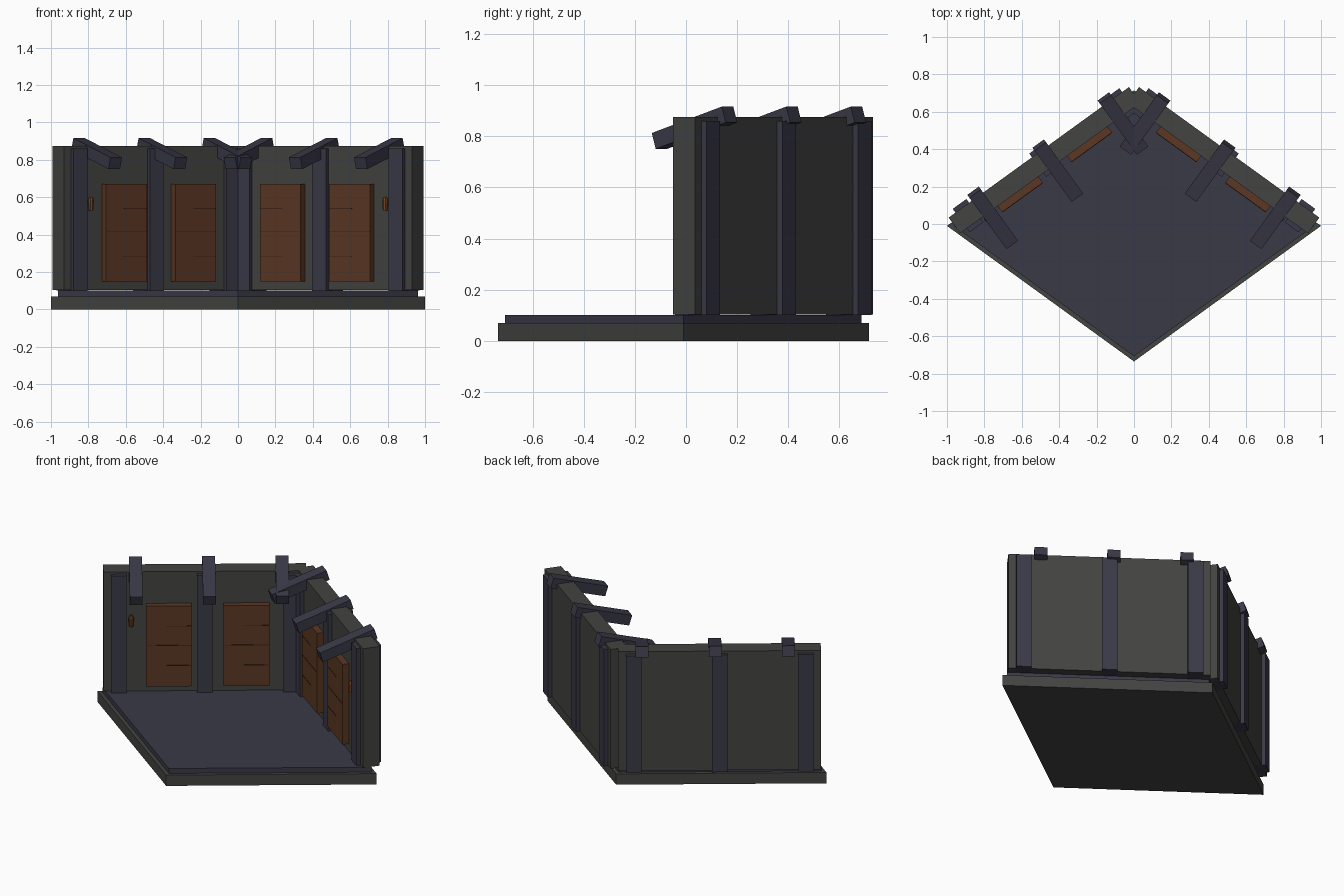
import bpy, bmesh, math
from mathutils import Matrix, Vector

if "Cube" in bpy.data.objects:
    bpy.data.objects.remove(bpy.data.objects["Cube"])


def material(name, rgb):
    m = bpy.data.materials.new(name)
    m.diffuse_color = (*rgb, 1)
    m.use_nodes = True
    m.node_tree.nodes["Principled BSDF"].inputs["Base Color"].default_value = m.diffuse_color
    return m


STONE = material("dark grey stone", (0.056, 0.056, 0.054))
SLATE = material("slate blue timber", (0.042, 0.041, 0.064))
WOOD = material("brown wood", (0.105, 0.038, 0.017))
DARK_WOOD = material("dark brown wood", (0.05, 0.018, 0.009))
AMBER = material("amber metal", (0.17, 0.055, 0.015))


def finish(name, bm, mat):
    bmesh.ops.recalc_face_normals(bm, faces=bm.faces[:])
    me = bpy.data.meshes.new(name)
    bm.to_mesh(me)
    bm.free()
    me.materials.append(mat)
    ob = bpy.data.objects.new(name, me)
    bpy.context.collection.objects.link(ob)
    return ob


# Wall frame: x runs along the wall to the back corner, y points into the room
A = math.radians(35.9)
WALL = Matrix(((-math.cos(A), -math.sin(A), 0, 0.93),
               (math.sin(A), -math.cos(A), 0, -0.05),
               (0, 0, 1, 0), (0, 0, 0, 1)))
MIRROR = Matrix.Diagonal((-1, 1, 1, 1))


def both_walls(name, mat, make):
    """Make the part on the right wall and its mirror on the left wall."""
    for side, m in (("right", WALL), ("left", MIRROR @ WALL)):
        bm = bmesh.new()
        make(bm)
        bm.transform(m)
        finish(f"{side}_{name}", bm, mat)


def box(bm, lo, hi, tilt=0.0):
    lo, hi = Vector(lo), Vector(hi)
    mat = (Matrix.Translation((lo + hi) / 2) @ Matrix.Rotation(tilt, 4, 'X')
           @ Matrix.Diagonal((*(hi - lo), 1)))
    bmesh.ops.create_cube(bm, size=1, matrix=mat)


def cone(bm, x, y, z0, z1, r0, r1):
    bmesh.ops.create_cone(bm, cap_ends=True, segments=8, radius1=r0, radius2=r1,
                          depth=z1 - z0,
                          matrix=Matrix.Translation((x, y, (z0 + z1) / 2)))


def rhombus(name, hx, hy, z0, z1, mat):
    bm = bmesh.new()
    vs = [bm.verts.new((x, y - 0.01, z0))
          for x, y in ((hx, 0), (0, hy), (-hx, 0), (0, -hy))]
    f = bm.faces.new(vs)
    r = bmesh.ops.extrude_face_region(bm, geom=[f])
    top = [v for v in r["geom"] if isinstance(v, bmesh.types.BMVert)]
    bmesh.ops.translate(bm, verts=top, vec=(0, 0, z1 - z0))
    finish(name, bm, mat)


# Plinth and floor
rhombus("plinth", 1.0, 0.725, 0, 0.07, STONE)
rhombus("floor", 0.963, 0.697, 0.07, 0.102, SLATE)

# Wall slabs
both_walls("wall", STONE, lambda bm: box(bm, (0, -0.104, 0.103), (1.19, 0, 0.875)))

# Posts passing through the wall
for i, s in enumerate((0.09, 0.595, 1.10)):
    both_walls(f"post_{i}", SLATE, lambda bm: box(
        bm, (s - 0.045, -0.129, 0.102), (s + 0.045, 0.025, 0.86)))

# Sloping roof beams
for i, s in enumerate((0.19, 0.62, 1.05)):
    both_walls(f"beam_{i}", SLATE, lambda bm: box(
        bm, (s - 0.038, 0.035 - 0.177, 0.801), (s + 0.038, 0.035 + 0.177, 0.866),
        tilt=math.radians(-17)))

# Door panels with thin plank seams
for i, s in enumerate((0.383, 0.84)):
    both_walls(f"door_{i}", WOOD, lambda bm: box(
        bm, (s - 0.134, -0.02, 0.15), (s + 0.134, 0.04, 0.67)))

    def seams(bm):
        box(bm, (s - 0.134, 0.039, 0.413), (s + 0.134, 0.042, 0.417))
        for z in (0.285, 0.54):
            box(bm, (s - 0.015, 0.039, z - 0.002), (s + 0.134, 0.042, z + 0.002))
    both_walls(f"door_seams_{i}", DARK_WOOD, seams)


# Small wall lamps with a bracket
def lamp(bm):
    cone(bm, 0.163, 0.02, 0.53, 0.585, 0.012, 0.016)
    cone(bm, 0.163, 0.02, 0.585, 0.602, 0.016, 0.008)
    box(bm, (0.157, -0.005, 0.55), (0.169, 0.02, 0.562))


both_walls("lamp", AMBER, lamp)
